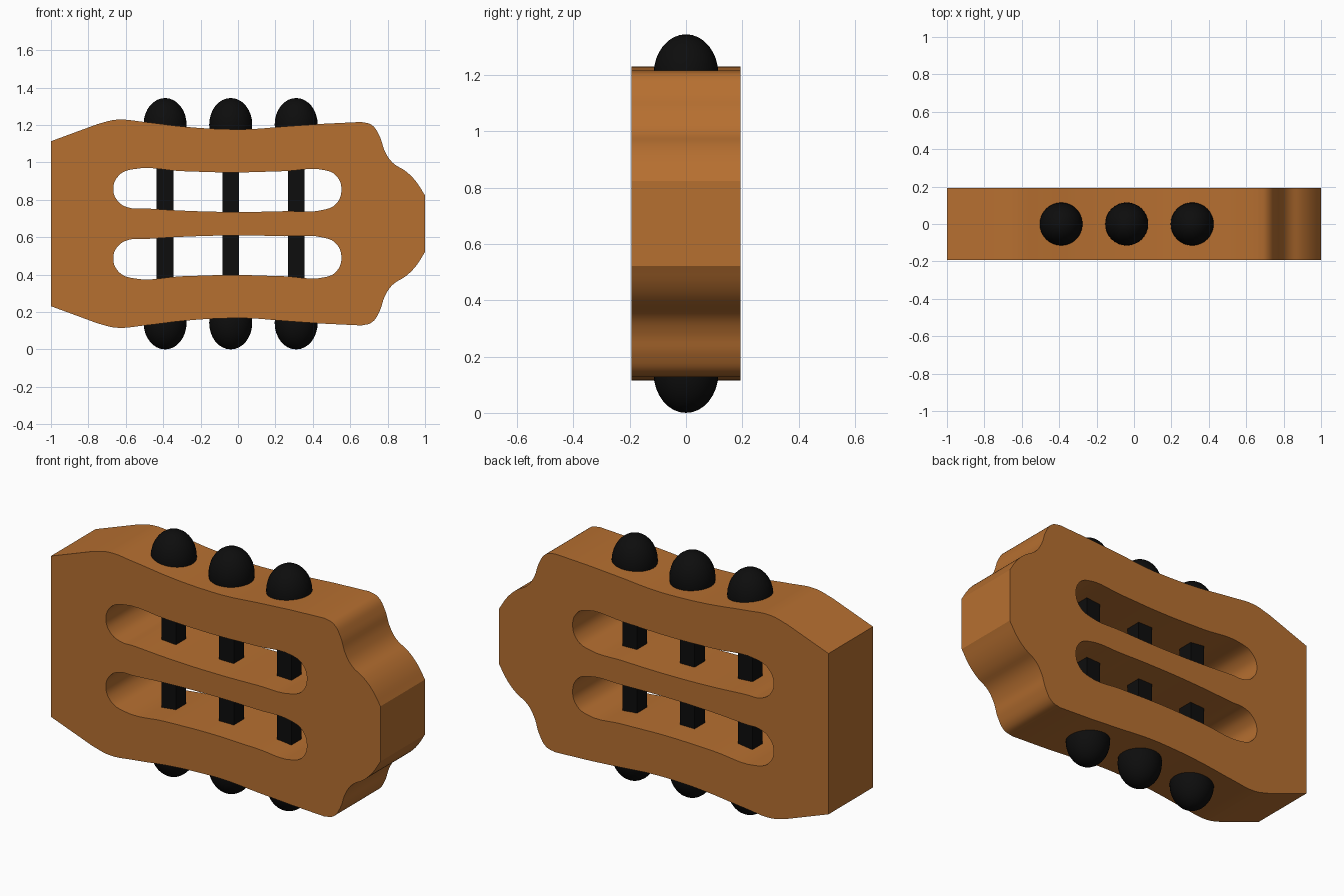
import bpy, bmesh, math

if "Cube" in bpy.data.objects:
    bpy.data.objects.remove(bpy.data.objects["Cube"])

ZC = 0.672       # mirror height
HALF_Y = 0.193   # half thickness of the body


def material(name, rgb):
    m = bpy.data.materials.new(name)
    m.diffuse_color = (*rgb, 1)
    m.use_nodes = True
    m.node_tree.nodes["Principled BSDF"].inputs["Base Color"].default_value = m.diffuse_color
    return m


wood = material("brown", (0.47, 0.16, 0.03))
black = material("black", (0.004, 0.004, 0.004))


def add_loop(curve, pts):
    """Closed bezier through (x, z, handle) points; V is a corner, A is smooth."""
    s = curve.splines.new('BEZIER')
    s.bezier_points.add(len(pts) - 1)
    s.use_cyclic_u = True
    s.resolution_u = 5
    for bp, (x, z, h) in zip(s.bezier_points, pts):
        bp.co = (x, z, 0)
        bp.handle_left_type = bp.handle_right_type = 'VECTOR' if h == 'V' else 'AUTO'


def flip(pts):
    return [(x, 2 * ZC - z, h) for x, z, h in reversed(pts)]


# body: waisted outline with two long slots, mirrored about ZC
top = [(-1, 1.113, 'V'), (-0.75, 1.205, 'V'), (-0.65, 1.228, 'A'), (-0.5, 1.216, 'A'),
       (-0.28, 1.19, 'A'), (-0.08, 1.178, 'A'), (0.07, 1.178, 'A'), (0.25, 1.192, 'A'),
       (0.45, 1.206, 'V'), (0.66, 1.216, 'V'), (0.715, 1.2, 'A'), (0.757, 1.14, 'A'),
       (0.785, 1.06, 'A'), (0.825, 1.0, 'A'), (0.9, 0.95, 'A'), (0.95, 0.9, 'A'),
       (1, 0.823, 'V')]
slot = [(-0.667, 0.857, 'A'), (-0.638, 0.929, 'A'), (-0.57, 0.962, 'A'), (-0.3, 0.953, 'A'),
        (-0.03, 0.946, 'A'), (0.25, 0.953, 'A'), (0.47, 0.957, 'A'), (0.528, 0.925, 'A'),
        (0.553, 0.85, 'A'), (0.523, 0.777, 'A'), (0.46, 0.747, 'A'), (0.25, 0.739, 'A'),
        (-0.03, 0.735, 'A'), (-0.3, 0.742, 'A'), (-0.5, 0.754, 'A'), (-0.58, 0.757, 'A'),
        (-0.64, 0.79, 'A')]

curve = bpy.data.curves.new("body_outline", 'CURVE')
curve.dimensions = '2D'
curve.fill_mode = 'BOTH'
curve.extrude = HALF_Y
for pts in (top + flip(top), slot, flip(slot)):
    add_loop(curve, pts)
body = bpy.data.objects.new("body", curve)
bpy.context.collection.objects.link(body)
body.rotation_euler.x = math.pi / 2
bpy.context.view_layer.objects.active = body
body.select_set(True)
bpy.ops.object.convert(target='MESH')
body = bpy.context.object
bm = bmesh.new()
bm.from_mesh(body.data)
bmesh.ops.remove_doubles(bm, verts=bm.verts, dist=0.0005)
bmesh.ops.recalc_face_normals(bm, faces=bm.faces)
bm.to_mesh(body.data)
bm.free()
body.data.materials.clear()
body.data.materials.append(wood)
bpy.ops.object.shade_smooth_by_angle(angle=math.radians(25))

# three square rods, each capped by a dome above and below
for i, x in enumerate((-0.39, -0.039, 0.311), 1):
    bpy.ops.mesh.primitive_cube_add(size=1, location=(x, 0, ZC))
    rod = bpy.context.object
    rod.name = f"rod_{i}"
    rod.scale = (0.089, 0.089, 1.0)
    rod.data.materials.append(black)
    for side, sign in (("top", 1), ("bottom", -1)):
        bpy.ops.mesh.primitive_uv_sphere_add(segments=32, ring_count=16, radius=1,
                                             location=(x, 0, ZC + sign * 0.53))
        dome = bpy.context.object
        dome.name = f"dome_{side}_{i}"
        dome.scale = (0.115, 0.115, 0.142)
        dome.data.materials.append(black)
        bpy.ops.object.shade_smooth_by_angle(angle=math.radians(30))
